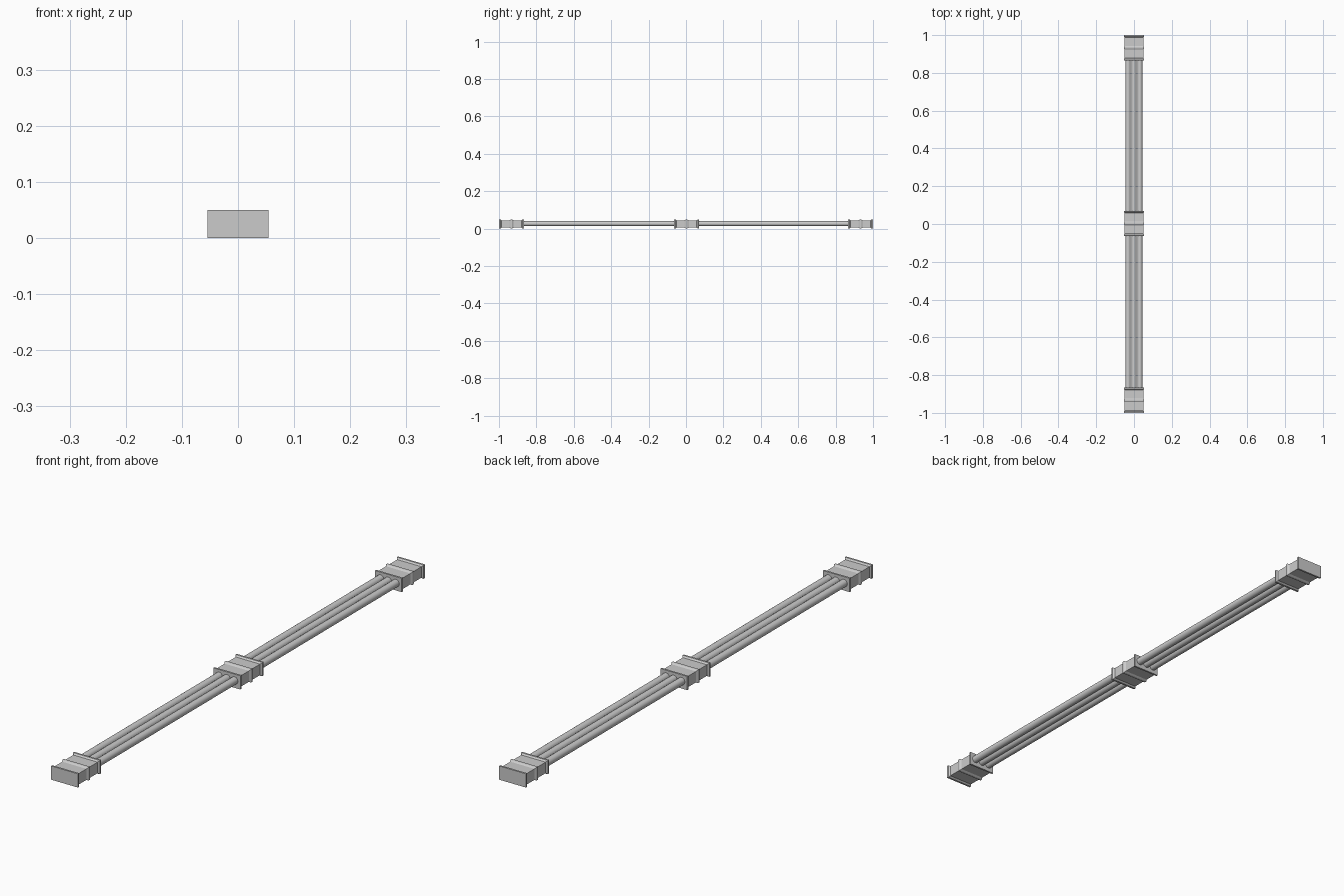
import bpy, bmesh, math

if "Cube" in bpy.data.objects:
    bpy.data.objects.remove(bpy.data.objects["Cube"])

# lengthwise clamp profile: (offset along y, inset from the outer box)
PROFILE = [(-0.067, 0), (-0.060, 0), (-0.054, 0.005), (-0.010, 0.005), (-0.004, 0.001),
           (0.004, 0.001), (0.010, 0.005), (0.054, 0.005), (0.060, 0), (0.067, 0)]
HALF_W, HEIGHT = 0.054, 0.05


def clamp(name, y):
    bm = bmesh.new()
    rings = []
    for dy, inset in PROFILE:
        w, lo, hi = HALF_W - inset, inset, HEIGHT - inset
        rings.append([bm.verts.new((x, y + dy, z))
                      for x, z in ((-w, lo), (w, lo), (w, hi), (-w, hi))])
    for a, b in zip(rings, rings[1:]):
        for i in range(4):
            j = (i + 1) % 4
            bm.faces.new((a[i], a[j], b[j], b[i]))
    bm.faces.new(rings[0])
    bm.faces.new(rings[-1])
    bmesh.ops.recalc_face_normals(bm, faces=bm.faces)
    mesh = bpy.data.meshes.new(name)
    bm.to_mesh(mesh)
    bm.free()
    bpy.context.collection.objects.link(bpy.data.objects.new(name, mesh))


# three clamps: both ends and the middle
clamp("front_clamp", -0.933)
clamp("middle_clamp", 0.003)
clamp("back_clamp", 0.933)

# three parallel pipes
for i, x in enumerate((-0.031, 0, 0.031)):
    bpy.ops.mesh.primitive_cylinder_add(vertices=24, radius=0.0135, depth=1.8,
                                        location=(x, 0, 0.027), rotation=(math.pi / 2, 0, 0))
    bpy.context.object.name = f"pipe_{i + 1}"
    bpy.ops.object.shade_smooth_by_angle()
